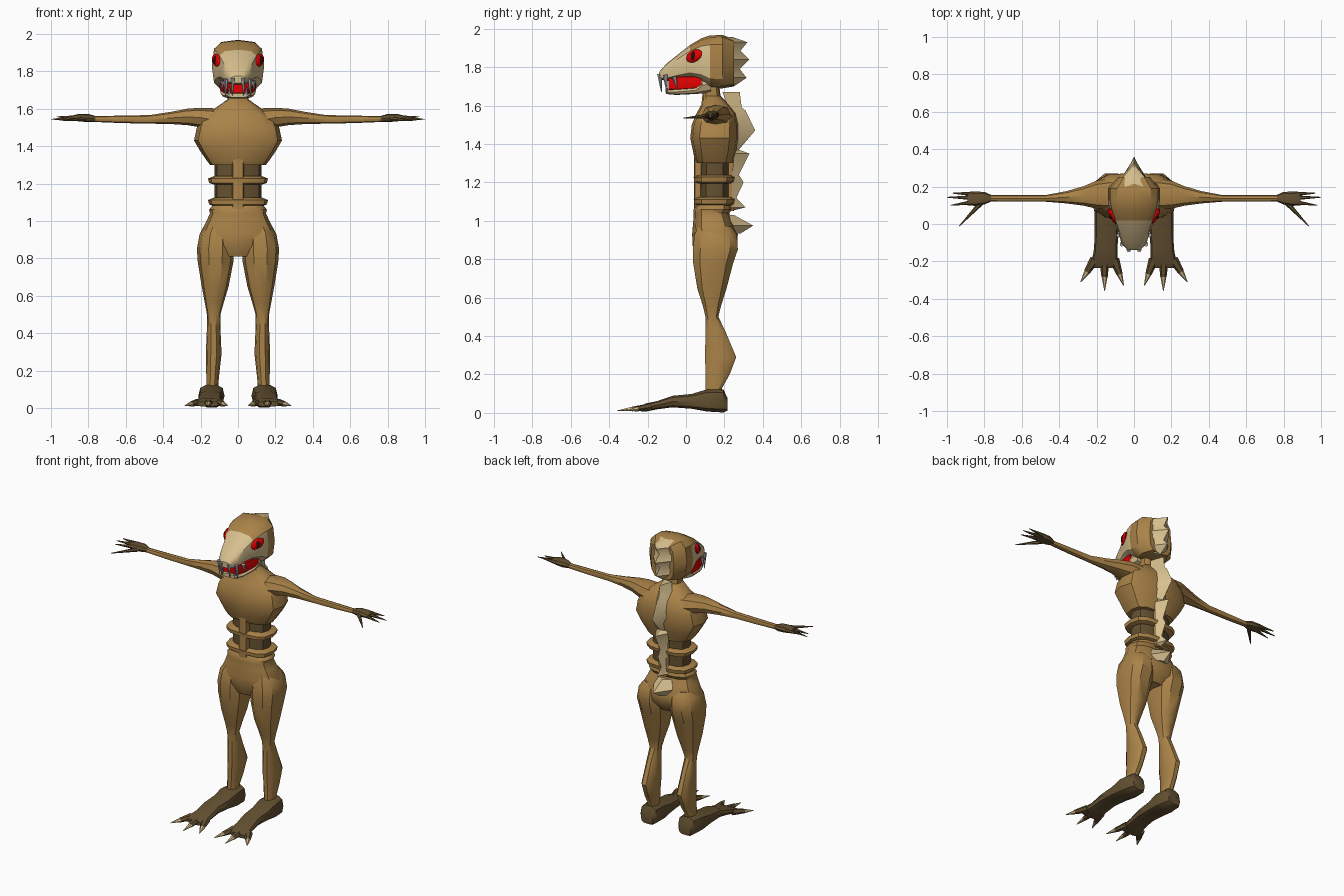
import bpy, bmesh, math
from mathutils import Vector


def material(name, *rgb):
    m = bpy.data.materials.new(name)
    m.diffuse_color = (*rgb, 1)
    return m


SKIN = material("brown skin", 0.40, 0.225, 0.065)
DARK = material("dark brown", 0.125, 0.08, 0.03)
TAN = material("pale bone", 0.68, 0.52, 0.27)
RED = material("red", 0.78, 0.0, 0.0)
GREY = material("grey teeth", 0.40, 0.40, 0.42)
BLACK = material("black pupil", 0.01, 0.008, 0.008)


def finish(name, bm, mat, mirror=False):
    bmesh.ops.recalc_face_normals(bm, faces=bm.faces)
    me = bpy.data.meshes.new(name)
    bm.to_mesh(me)
    bm.free()
    me.materials.append(mat)
    o = bpy.data.objects.new(name, me)
    bpy.context.collection.objects.link(o)
    if mirror:
        o.modifiers.new("Mirror", 'MIRROR').use_mirror_merge = False
    return o


def skin_rings(bm, rings):
    """Join rings of points with quads and cap both ends."""
    vs = [[bm.verts.new(p) for p in r] for r in rings]
    n = len(vs[0])
    for a, b in zip(vs, vs[1:]):
        for i in range(n):
            j = (i + 1) % n
            bm.faces.new((a[i], a[j], b[j], b[i]))
    bm.faces.new(vs[0])
    bm.faces.new(vs[-1])


def loft(name, axis, rings, mat, n=12, p=0.8, mirror=False):
    """Rings are (position, u centre, u radius, v low, v high) along the axis."""
    out = []
    for t, uc, ru, v0, v1 in rings:
        pts = []
        for i in range(n):
            a = 2 * math.pi * i / n
            c, s = round(math.cos(a), 6), round(math.sin(a), 6)
            u = uc + ru * math.copysign(abs(c) ** p, c)
            v = (v0 + v1) / 2 + (v1 - v0) / 2 * math.copysign(abs(s) ** p, s)
            pts.append({'x': (t, u, v), 'y': (u, t, v), 'z': (u, v, t)}[axis])
        out.append(pts)
    bm = bmesh.new()
    skin_rings(bm, out)
    return finish(name, bm, mat, mirror)


def spike(name, a, b, r, mat, r2=0.002, n=6, flat=1.0):
    """Tapered spike from a to b, mirrored."""
    a, b = Vector(a), Vector(b)
    q = (b - a).to_track_quat('Z', 'Y')
    rings = []
    for c, k in ((a, r), (b, r2)):
        rings.append([c + q @ Vector((k * math.cos(2 * math.pi * i / n),
                                      k * flat * math.sin(2 * math.pi * i / n), 0)) for i in range(n)])
    bm = bmesh.new()
    skin_rings(bm, rings)
    return finish(name, bm, mat, True)


def ridge(name, rows):
    """Zigzag back crest: rows of (z, base y, tip y, half width)."""
    bm = bmesh.new()
    skin_rings(bm, [[(-w, yb, z), (0, yt, z), (w, yb, z)] for z, yb, yt, w in rows])
    return finish(name, bm, TAN)


# Torso
loft("chest", 'z', [
    (1.30, 0, .150, .055, .245), (1.32, 0, .165, .045, .25), (1.37, 0, .20, .035, .265),
    (1.43, 0, .235, .022, .275), (1.50, 0, .22, .03, .275), (1.56, 0, .19, .055, .26),
    (1.605, 0, .12, .08, .225), (1.65, 0, .055, .085, .18), (1.73, 0, .055, .09, .17)], SKIN, p=0.7)
loft("waist_core", 'z', [(1.05, 0, .125, .07, .225), (1.31, 0, .125, .075, .225)], DARK)
for k, z in enumerate((1.215, 1.10)):
    loft(f"rib_{k + 1}", 'z', [
        (z - .02, 0, .13, .06, .235), (z - .012, 0, .155, .042, .25),
        (z + .012, 0, .16, .04, .255), (z + .024, 0, .13, .06, .235)], SKIN, p=0.7)
for nm, lo, hi in (("breastbone", .042, .10), ("backbone", .20, .25)):
    loft(nm, 'z', [(1.05, 0, .032, lo, hi), (1.33, 0, .032, lo, hi)], SKIN, n=8, p=0.5)
loft("pelvis", 'z', [
    (1.085, 0, .135, .055, .235), (1.06, 0, .155, .04, .24), (1.04, 0, .15, .04, .225),
    (1.0, 0, .168, .038, .24), (.93, 0, .205, .032, .27), (.87, 0, .20, .035, .265),
    (.81, 0, .11, .06, .22)], SKIN)

# Legs and feet
loft("leg", 'z', [
    (.97, .11, .065, .06, .24), (.93, .115, .09, .04, .27), (.85, .12, .10, .03, .275),
    (.78, .12, .095, .033, .25), (.65, .122, .072, .055, .215), (.56, .127, .05, .085, .185),
    (.50, .13, .036, .10, .17), (.43, .13, .036, .10, .205), (.29, .13, .042, .095, .265),
    (.20, .134, .036, .10, .23), (.13, .137, .032, .10, .19), (.06, .137, .032, .10, .19)],
    SKIN, n=10, p=0.85, mirror=True)
loft("foot", 'y', [
    (.215, .14, .045, .01, .08), (.195, .14, .06, 0, .125), (.11, .142, .07, .005, .125),
    (.03, .145, .065, .02, .10), (-.07, .148, .062, .028, .09), (-.15, .152, .064, .018, .062),
    (-.21, .158, .072, .006, .05), (-.235, .16, .06, .008, .035)], DARK, n=10, p=0.7, mirror=True)
for k, (x0, x1, tip) in enumerate(((.105, .055, -.33), (.158, .157, -.357), (.21, .285, -.31))):
    a, b = Vector((x0, -.19, .03)), Vector((x1, tip, .012))
    m = a.lerp(b, .55)
    spike(f"toe_{k + 1}", a, m, .027, DARK, r2=.017, flat=0.8)
    spike(f"toe_claw_{k + 1}", m, b, .016, TAN, flat=0.8)

# Arms and hands
loft("arm", 'x', [
    (.08, .16, .09, 1.46, 1.60), (.20, .157, .075, 1.50, 1.605), (.27, .15, .052, 1.512, 1.60),
    (.36, .143, .033, 1.518, 1.583), (.47, .137, .018, 1.52, 1.566), (.62, .137, .018, 1.523, 1.563),
    (.79, .137, .017, 1.53, 1.56)], SKIN, n=8, p=0.9, mirror=True)
loft("hand", 'x', [
    (.765, .138, .018, 1.53, 1.562), (.80, .138, .034, 1.528, 1.572), (.85, .135, .038, 1.532, 1.572),
    (.89, .13, .03, 1.538, 1.562)], DARK, n=8, p=0.85, mirror=True)
for k, (a, b) in enumerate((
        ((.85, .16, 1.553), (.97, .165, 1.557)), ((.85, .14, 1.553), (1.0, .143, 1.543)),
        ((.85, .118, 1.55), (.98, .10, 1.54)), ((.82, .11, 1.545), (.935, -.012, 1.535)))):
    spike(f"finger_{k + 1}", a, b, .014, DARK)

# Head: tan face mask in front, brown skull behind
head = loft("head", 'y', [
    (-.14, 0, .035, 1.737, 1.775), (-.10, 0, .068, 1.728, 1.82), (-.04, 0, .085, 1.735, 1.868),
    (.02, 0, .108, 1.74, 1.915), (.08, 0, .13, 1.72, 1.95), (.125, 0, .14, 1.69, 1.965),
    (.19, 0, .14, 1.69, 1.968), (.25, 0, .085, 1.70, 1.945)], SKIN, p=0.62)
head.data.materials.append(TAN)
for f in head.data.polygons:
    c = f.center
    f.material_index = int(c.y < .12 and (c.z < 1.9 or c.y < 0))
loft("lower_jaw", 'y', [
    (-.105, 0, .055, 1.66, 1.682), (-.05, 0, .08, 1.655, 1.688), (.05, 0, .092, 1.66, 1.70),
    (.085, 0, .098, 1.662, 1.75), (.13, 0, .09, 1.67, 1.76)], TAN, n=10, p=0.6)
loft("mouth", 'y', [
    (-.09, 0, .058, 1.675, 1.75), (-.03, 0, .082, 1.675, 1.76), (.08, 0, .098, 1.685, 1.76)],
    RED, n=12, p=0.45)

# Teeth: long fangs in front, shorter ones at the side, small lower ones
for k, (x, y, top, low) in enumerate(((.028, -.138, 1.765, 1.672), (.064, -.108, 1.76, 1.66),
                                      (.082, -.06, 1.75, 1.695))):
    spike(f"fang_{k + 1}", (x, y, top), (x * 1.05, y + .01, low), .013, GREY)
spike("lower_tooth", (.045, -.098, 1.67), (.045, -.105, 1.72), .01, GREY)


# Eyes: flattened discs turned outwards and forwards
def eye_disc(name, centre, ry, rz, depth, mat):
    bm = bmesh.new()
    bmesh.ops.create_uvsphere(bm, u_segments=12, v_segments=6, radius=1)
    q = Vector((.85, -.5, .12)).to_track_quat('X', 'Z')
    for v in bm.verts:
        x, y, z = v.co
        v.co = Vector(centre) + q @ Vector((x * depth, y * ry, z * rz + y * ry * .25))
    finish(name, bm, mat, True)


eye_disc("eye", (.113, .042, 1.858), .048, .033, .016, RED)
eye_disc("pupil", (.124, .036, 1.86), .011, .022, .008, BLACK)

# Back crests
ridge("head_crest", [
    (1.958, .20, .24, .05), (1.93, .235, .32, .07), (1.885, .24, .283, .075), (1.84, .24, .33, .075),
    (1.79, .24, .28, .07), (1.745, .24, .315, .06), (1.70, .235, .25, .04)])
ridge("spine_crest", [
    (1.67, .19, .28, .03), (1.59, .22, .29, .05), (1.575, .23, .31, .05), (1.47, .265, .36, .05),
    (1.37, .255, .275, .045), (1.35, .25, .33, .045), (1.24, .24, .275, .035), (1.20, .24, .30, .035),
    (1.12, .24, .262, .035), (1.07, .23, .31, .035), (1.055, .22, .25, .03)])
ridge("tail_crest", [
    (1.03, .215, .25, .055), (.975, .245, .35, .07), (.935, .255, .285, .05)])

# Smooth shading with sharp creases
bpy.ops.object.select_all(action='SELECT')
bpy.context.view_layer.objects.active = head
bpy.ops.object.shade_smooth_by_angle(angle=math.radians(35))
